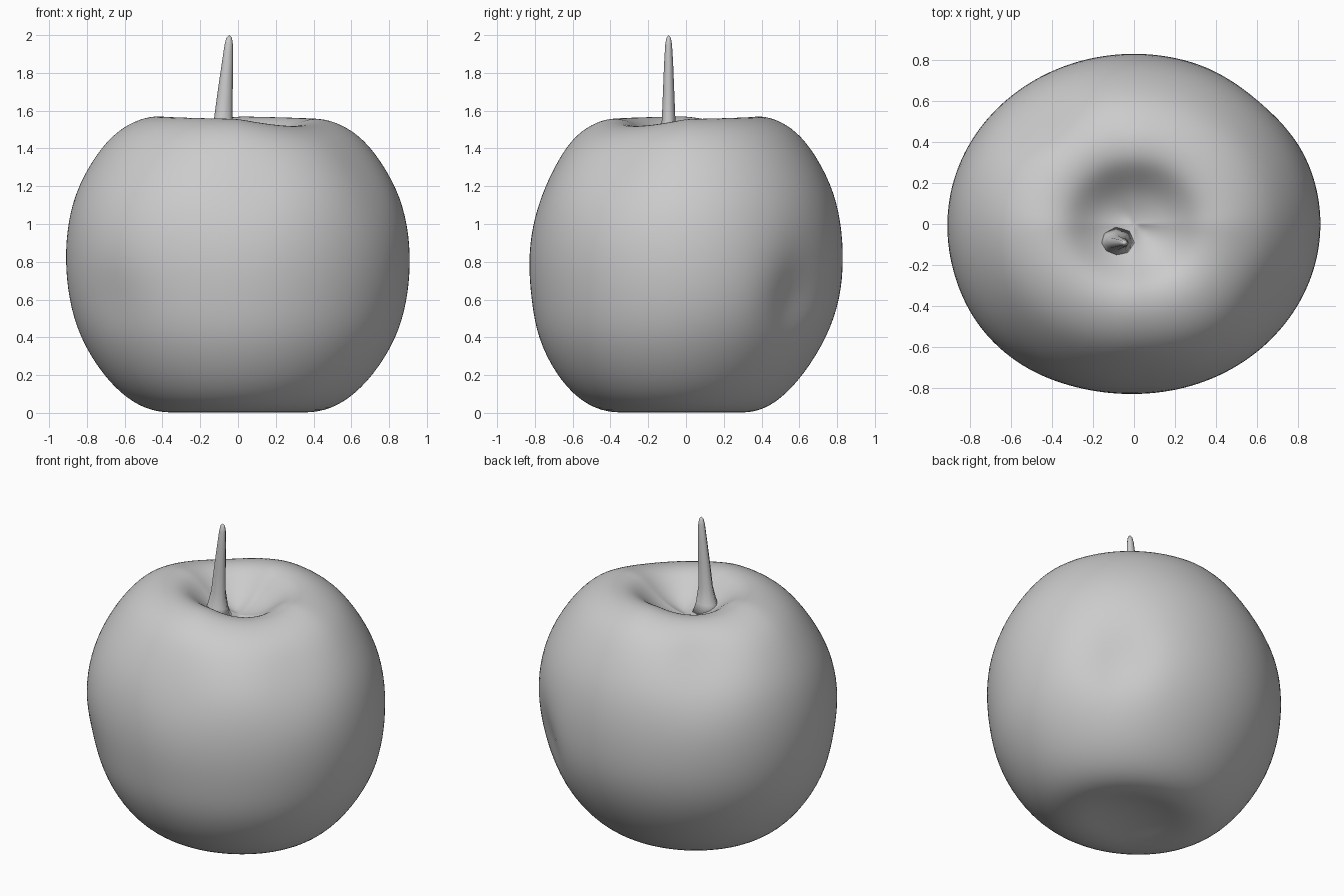
import bpy
import bmesh
from math import cos, sin, pi, exp
from mathutils import Vector

if "Cube" in bpy.data.objects:
    bpy.data.objects.remove(bpy.data.objects["Cube"], do_unlink=True)

grey = bpy.data.materials.new("plain_grey")
grey.use_nodes = True
grey.diffuse_color = (0.6, 0.6, 0.6, 1)
grey.node_tree.nodes["Principled BSDF"].inputs["Base Color"].default_value = (0.6, 0.6, 0.6, 1)


def skin(name, rings, start, end, levels):
    """Join rings of points into a closed smooth surface with a pole at each end."""
    bm = bmesh.new()
    loops = [[bm.verts.new(p) for p in ring] for ring in rings]
    n = len(loops[0])
    first, last = bm.verts.new(start), bm.verts.new(end)
    for i in range(n):
        j = (i + 1) % n
        bm.faces.new((first, loops[0][j], loops[0][i]))
        bm.faces.new((last, loops[-1][i], loops[-1][j]))
        for a, b in zip(loops, loops[1:]):
            bm.faces.new((a[i], a[j], b[j], b[i]))
    bmesh.ops.recalc_face_normals(bm, faces=bm.faces)
    for face in bm.faces:
        face.smooth = True
    mesh = bpy.data.meshes.new(name)
    bm.to_mesh(mesh)
    bm.free()
    mesh.materials.append(grey)
    obj = bpy.data.objects.new(name, mesh)
    bpy.context.collection.objects.link(obj)
    if levels:
        mod = obj.modifiers.new("smooth", "SUBSURF")
        mod.levels = mod.render_levels = levels
    return obj


# Bruises pressed into the fruit and one bulge: centre, width, depth
DENTS = [
    (Vector((0.6, 0.58, 0.62)), 0.17, 0.085),
    (Vector((-0.46, 0.48, 1.36)), 0.2, 0.07),
    (Vector((0.05, -0.74, 1.2)), 0.22, 0.025),
    (Vector((0.66, -0.35, 1.28)), 0.2, 0.03),
    (Vector((-0.62, -0.56, 0.9)), 0.35, -0.03),
    (Vector((-0.62, -0.56, 0.58)), 0.16, 0.025),
]


def fruit_point(radius, z, angle):
    p = Vector((radius * 0.918 * cos(angle), radius * 0.838 * sin(angle), z))
    # Slight lean of the crown, with two opposite low spots on its rim
    p.z += 0.018 * (p.y - p.x) * z / 1.57
    p.z -= 0.035 * max(0, -sin(2 * angle)) * max(0, (z - 1.2) / 0.37)
    # Fuller at the lower front
    p.y -= 0.06 * max(0, 1 - z / 0.6) * radius
    push = sum(d * exp(-((p - c).length / w) ** 2) for c, w, d in DENTS)
    inward = Vector((-cos(angle), -sin(angle), 0))
    return p + inward * push


# Fruit body, from the shallow hollow underneath to the stem cavity on top
PROFILE = [
    (0.12, 0.035), (0.24, 0.02), (0.36, -0.002), (0.5, 0.008), (0.64, 0.07),
    (0.785, 0.2), (0.92, 0.4), (0.98, 0.6), (1.0, 0.8), (0.985, 1.0),
    (0.925, 1.2), (0.79, 1.4), (0.67, 1.505), (0.53, 1.562), (0.42, 1.566),
    (0.34, 1.54), (0.26, 1.48), (0.18, 1.425), (0.08, 1.39),
]
SIDES = 40
body_rings = [[fruit_point(r, z, 2 * pi * i / SIDES) for i in range(SIDES)]
              for r, z in PROFILE]
skin("apple_body", body_rings, (0, 0, 0.04), (0, 0, 1.38), 2)

# Tapered stem with a flared foot: height, centre x, half width, half depth
STEM = [
    (1.39, -0.09, 0.095, 0.08), (1.45, -0.085, 0.07, 0.055),
    (1.55, -0.078, 0.05, 0.036), (1.7, -0.068, 0.04, 0.03),
    (1.85, -0.056, 0.03, 0.024), (1.95, -0.049, 0.022, 0.018),
    (1.985, -0.047, 0.015, 0.012),
]
stem_rings = [[(x + w * cos(pi * i / 4), -0.092 + d * sin(pi * i / 4), z) for i in range(8)]
              for z, x, w, d in STEM]
skin("stem", stem_rings, (-0.085, -0.09, 1.37), (-0.047, -0.092, 2.0), 0)
